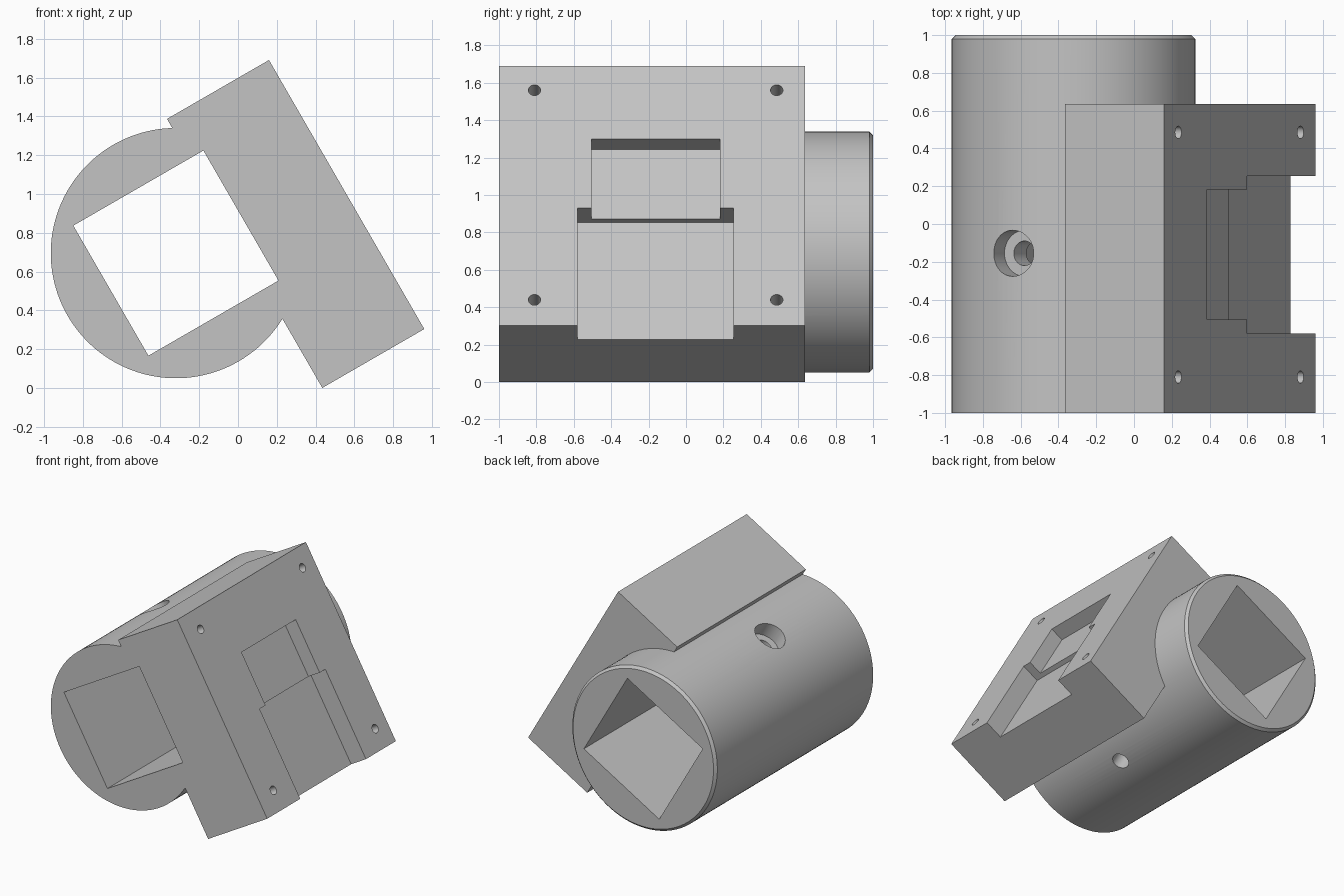
import bpy, bmesh
from math import radians
from mathutils import Matrix, Vector

if "Cube" in bpy.data.objects:
    bpy.data.objects.remove(bpy.data.objects["Cube"])

# The part is modelled upright around the tube axis, then tilted into place
TILT = Matrix.Translation((-0.32, 0, 0.695)) @ Matrix.Rotation(radians(-30), 4, 'Y')
RADIUS = 0.645
FACE = 0.913          # outer face of the mounting block
BOTTOM = -0.979       # lower end of the block
SCREW_Y = (-0.81, 0.485)
SCREW_Z = (-0.822, 0.472)

grey = bpy.data.materials.new("machined grey")
grey.use_nodes = True
grey.diffuse_color = (0.55, 0.55, 0.55, 1)
grey.node_tree.nodes["Principled BSDF"].inputs["Base Color"].default_value = (0.55, 0.55, 0.55, 1)


def add_object(name, bm):
    bmesh.ops.recalc_face_normals(bm, faces=bm.faces)
    mesh = bpy.data.meshes.new(name)
    bm.to_mesh(mesh)
    bm.free()
    obj = bpy.data.objects.new(name, mesh)
    mesh.materials.append(grey)
    bpy.context.collection.objects.link(obj)
    return obj


def box(name, x, y, z):
    bm = bmesh.new()
    size = Vector((x[1] - x[0], y[1] - y[0], z[1] - z[0]))
    centre = Vector((x[0] + x[1], y[0] + y[1], z[0] + z[1])) / 2
    bmesh.ops.create_cube(bm, size=1, matrix=Matrix.Translation(centre) @ Matrix.Diagonal(size).to_4x4())
    return add_object(name, bm)


def rod(name, start, end, radius, sides=48, chamfer=0):
    """Cylinder between two points, optionally chamfered at its end."""
    start, end = Vector(start), Vector(end)
    axis = end - start
    place = Matrix.Translation((start + end) / 2) @ axis.to_track_quat('Z', 'Y').to_matrix().to_4x4()
    bm = bmesh.new()
    bmesh.ops.create_cone(bm, cap_ends=True, segments=sides, radius1=radius, radius2=radius,
                          depth=axis.length, matrix=place)
    if chamfer:
        rim = [e for e in bm.edges if all((v.co - end).dot(axis) > -0.001 for v in e.verts)]
        bmesh.ops.bevel(bm, geom=rim, offset=chamfer, segments=1, affect='EDGES')
    return add_object(name, bm)


def combine(target, other, operation):
    mod = target.modifiers.new(operation.lower(), 'BOOLEAN')
    mod.operation = operation
    mod.solver = 'EXACT'
    mod.object = other
    bpy.context.view_layer.objects.active = target
    bpy.ops.object.modifier_apply(modifier=mod.name)
    bpy.data.objects.remove(other)


# Round tube body joined to the mounting block
body = rod("tube_with_mounting_block", (0, -1, 0), (0, 1, 0), RADIUS, 128, 0.02)
combine(body, box("mounting_block", (0.306, FACE), (-1, 0.635), (BOTTOM, 0.622)), 'UNION')

# Square bore, two-step pocket, and the cross hole with its counterbore
cutters = [
    box("square_bore", (-0.387, 0.387), (-1.2, 1.2), (-0.387, 0.387)),
    box("wide_pocket", (FACE - 0.152, 1.2), (-0.58, 0.255), (-1.2, -0.256)),
    box("narrow_pocket", (FACE - 0.115, 1.2), (-0.505, 0.183), (-0.4, 0.171)),
    rod("cross_hole", (0, -0.155, -0.9), (0, -0.155, 0.9), 0.065),
    rod("counterbore", (0, -0.155, 0.52), (0, -0.155, 0.9), 0.122),
]
# Blind screw holes in the block corners
for y in SCREW_Y:
    for z in SCREW_Z:
        cutters.append(rod("screw_hole", (FACE - 0.3, y, z), (1.1, y, z), 0.033, 32))
for cutter in cutters:
    combine(body, cutter, 'DIFFERENCE')

# Tilt into the final pose and shade
body.data.transform(TILT)
bpy.ops.object.select_all(action='DESELECT')
body.select_set(True)
bpy.context.view_layer.objects.active = body
bpy.ops.object.shade_smooth_by_angle(angle=radians(30))
